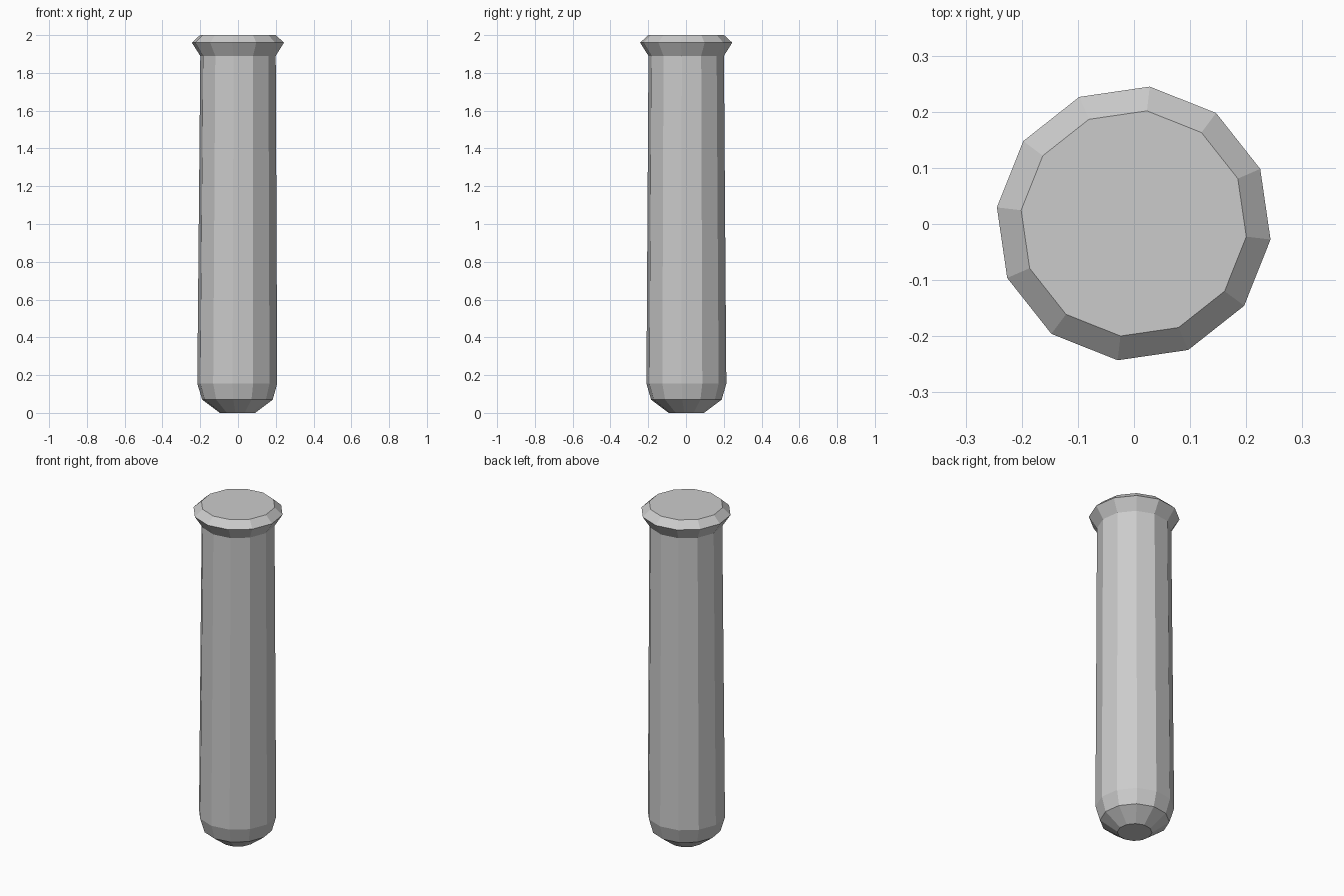
import bpy, bmesh
from math import cos, sin, radians

if "Cube" in bpy.data.objects:
    bpy.data.objects.remove(bpy.data.objects["Cube"])

SIDES = 12
TURN = radians(23.3)

# Profile of the rounded post with its flared rim: radius, height, axis x, axis y
PROFILE = [
    (0.094, 0.0, -0.003, 0.002),
    (0.188, 0.07, -0.003, 0.002),
    (0.213, 0.155, -0.004, 0.002),
    (0.201, 1.89, 0.0, 0.001),
    (0.2455, 1.96, -0.0005, 0.001),
    (0.202, 2.0, -0.0005, 0.001),
]


def lathe(name, profile):
    bm = bmesh.new()
    rings = []
    for r, z, cx, cy in profile:
        angles = [TURN + radians(360 / SIDES * i) for i in range(SIDES)]
        rings.append([bm.verts.new((cx + r * cos(a), cy + r * sin(a), z)) for a in angles])
    # Side bands
    for low, high in zip(rings, rings[1:]):
        for i in range(SIDES):
            j = (i + 1) % SIDES
            bm.faces.new((low[i], low[j], high[j], high[i]))
    # End caps
    bm.faces.new(rings[0][::-1])
    bm.faces.new(rings[-1])
    mesh = bpy.data.meshes.new(name)
    bm.to_mesh(mesh)
    bm.free()
    obj = bpy.data.objects.new(name, mesh)
    bpy.context.collection.objects.link(obj)
    return obj


lathe("rimmed_post", PROFILE)
